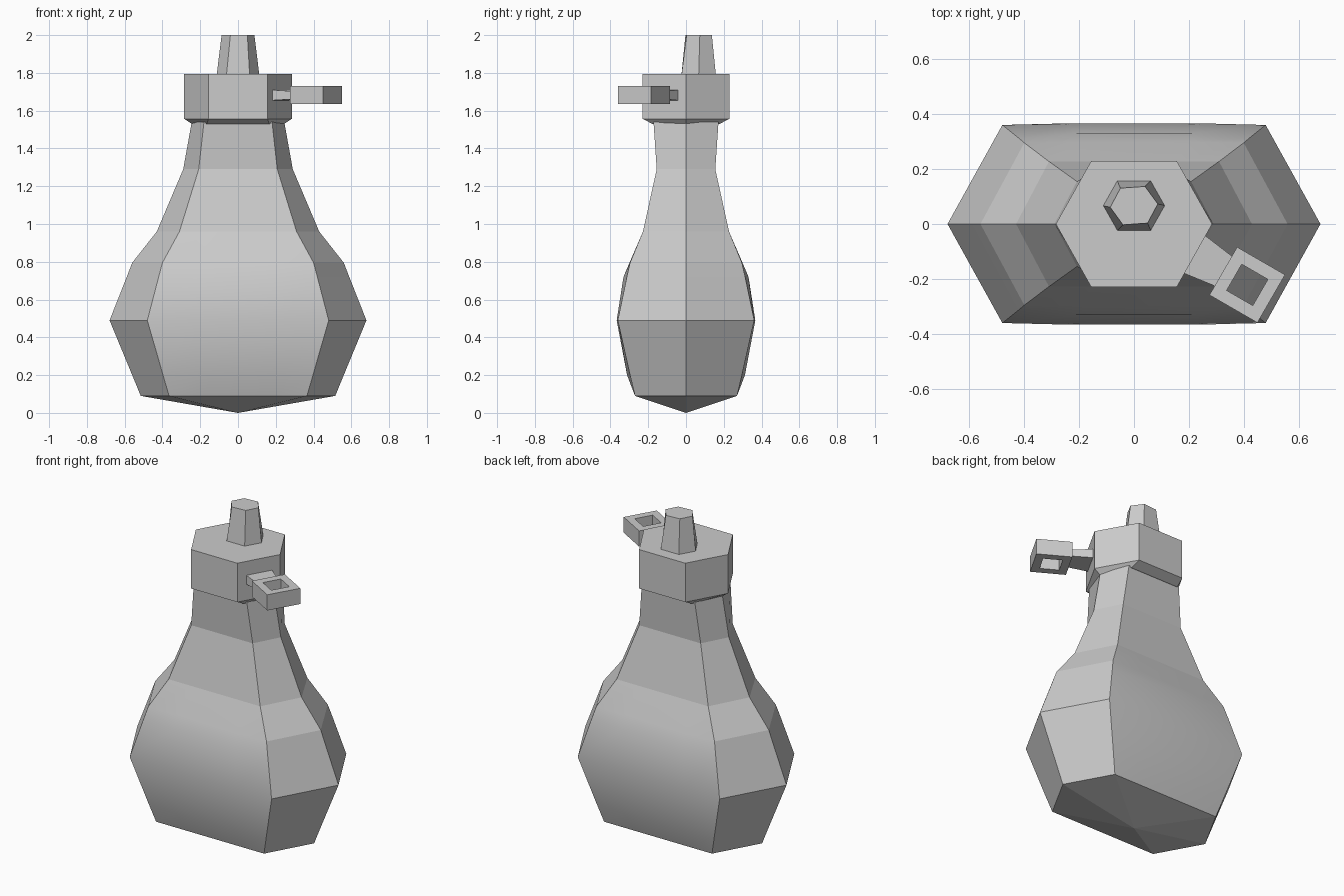
import bpy, bmesh
from math import cos, sin, radians
from mathutils import Matrix, Vector

if "Cube" in bpy.data.objects:
    bpy.data.objects.remove(bpy.data.objects["Cube"])


def loft(name, rings, tip=None, smooth=None):
    """Skin a stack of equal-length rings; optional tip point closes the bottom."""
    bm = bmesh.new()
    rows = [[bm.verts.new(p) for p in r] for r in rings]
    n = len(rows[0])
    for k, (a, b) in enumerate(zip(rows, rows[1:])):
        for i in range(n):
            j = (i + 1) % n
            f = bm.faces.new((a[i], a[j], b[j], b[i]))
            f.smooth = bool(smooth and smooth(k, i))
    if tip:
        t = bm.verts.new(tip)
        for i in range(n):
            bm.faces.new((t, rows[0][(i + 1) % n], rows[0][i]))
    else:
        bm.faces.new(rows[0][::-1])
    bm.faces.new(rows[-1])
    return finish(name, bm)


def finish(name, bm):
    bmesh.ops.recalc_face_normals(bm, faces=bm.faces)
    me = bpy.data.meshes.new(name)
    bm.to_mesh(me)
    bm.free()
    ob = bpy.data.objects.new(name, me)
    bpy.context.collection.objects.link(ob)
    return ob


def flask_ring(z, side, corner, y, bulge):
    half = [(side, 0), (corner, y), (corner / 2, y + bulge),
            (-corner / 2, y + bulge), (-corner, y)]
    return [Vector((x, v, z)) for x, v in half] + \
           [Vector((-x, -v, z)) for x, v in half]


# Flask body: hexagonal section with softly bulging front and back panels
profile = [(0.09, 0.515, 0.365, 0.270, 0),
           (0.20, 0.560, 0.397, 0.296, 0.016),
           (0.49, 0.680, 0.480, 0.361, 0.006),
           (0.72, 0.589, 0.420, 0.313, 0.018),
           (0.795, 0.56, 0.400, 0.296, 0.003),
           (0.96, 0.430, 0.310, 0.228, 0),
           (1.29, 0.290, 0.208, 0.155, 0),
           (1.54, 0.245, 0.180, 0.172, 0)]
loft("flask_body", [flask_ring(*p) for p in profile], tip=(0, 0, 0),
     smooth=lambda k, i: k < 5 and i % 5 in (1, 2, 3))


def hexagon(z, side, corner, y, cy=0.0, turn=0.0):
    pts = [(side, 0), (corner, y), (-corner, y), (-side, 0), (-corner, -y), (corner, -y)]
    rot = Matrix.Rotation(radians(turn), 3, 'Z')
    return [rot @ Vector((a, b, 0)) + Vector((0, cy, z)) for a, b in pts]


# Collar with a chamfered lower edge
loft("collar", [hexagon(1.53, 0.245, 0.165, 0.178),
                hexagon(1.557, 0.285, 0.156, 0.23),
                hexagon(1.795, 0.285, 0.156, 0.23)])

# Tapered stopper, set slightly back
loft("stopper", [hexagon(1.78, 0.114, 0.062, 0.092, 0.067),
                 hexagon(2.0, 0.087, 0.045, 0.067, 0.067, 4)])

# Square ring: outer and inner loops bridged on all four sides
place = Matrix.Translation((0.413, -0.222, 1.682)) @ Matrix.Rotation(radians(-30), 4, 'Z')
bm = bmesh.new()
loops = []
for r, z in ((0.101, -0.048), (0.101, 0.048), (0.055, 0.048), (0.055, -0.048)):
    loops.append([bm.verts.new(place @ Vector((sx * r, sy * r, z)))
                  for sx, sy in ((1, 1), (-1, 1), (-1, -1), (1, -1))])
for a, b in zip(loops, loops[1:] + loops[:1]):
    for i in range(4):
        j = (i + 1) % 4
        bm.faces.new((a[i], a[j], b[j], b[i]))
finish("hanging_ring", bm)

# Tapered stem joining ring to collar
stem = []
for x, w, h in ((-0.23, 0.08, 0.028), (-0.095, 0.062, 0.02)):
    stem.append([place @ Vector((x, sy * w, sz * h))
                 for sy, sz in ((1, 1), (-1, 1), (-1, -1), (1, -1))])
loft("ring_stem", stem)
